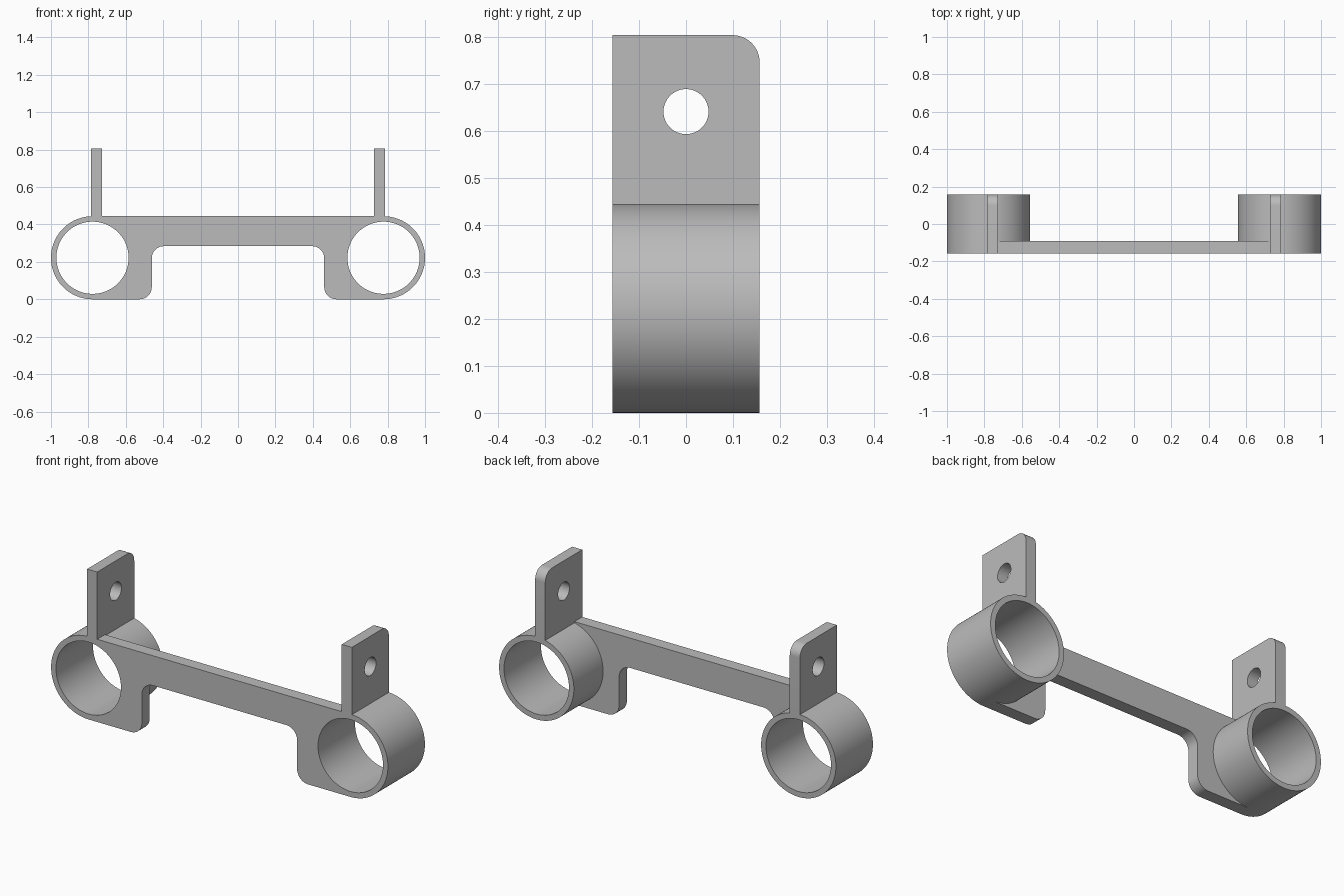
import bpy, bmesh
from math import sin, cos, radians
from mathutils import Vector

cube = bpy.data.objects.get("Cube")
if cube:
    bpy.data.objects.remove(cube, do_unlink=True)

grey = bpy.data.materials.new("light grey")
grey.use_nodes = True
colour = (0.5, 0.5, 0.5, 1)
grey.diffuse_color = colour
grey.node_tree.nodes["Principled BSDF"].inputs["Base Color"].default_value = colour

# Main dimensions
RING_X, RING_Z, OUTER, BORE = 0.778, 0.222, 0.222, 0.193
FRONT, BACK, PLATE_BACK = -0.157, 0.157, -0.091
TOP = RING_Z + OUTER
TAB_IN, TAB_OUT, TAB_TOP = 0.726, 0.786, 0.805
LEG_X, BEAM_Z, FILLET = 0.461, 0.284, 0.065


def arc(cu, cv, r, start, end, steps):
    """Points on an arc, angles in degrees, both ends included."""
    angles = [radians(start + (end - start) * i / steps) for i in range(steps + 1)]
    return [(cu + r * cos(a), cv + r * sin(a)) for a in angles]


def circle(cu, cv, r, steps):
    return arc(cu, cv, r, 0, 360, steps)[:-1]


def extrude_profile(name, loops, place, direction):
    """Fill an outline (with optional holes) and extrude it to a solid."""
    bm = bmesh.new()
    edges = []
    for loop in loops:
        verts = [bm.verts.new(place(u, v)) for u, v in loop]
        edges += [bm.edges.new((a, b)) for a, b in zip(verts, verts[1:] + verts[:1])]
    bmesh.ops.triangle_fill(bm, use_beauty=True, use_dissolve=False, edges=edges)
    moved = bmesh.ops.extrude_face_region(bm, geom=bm.faces[:], use_keep_orig=True)["geom"]
    bmesh.ops.translate(bm, vec=Vector(direction),
                        verts=[g for g in moved if isinstance(g, bmesh.types.BMVert)])
    bmesh.ops.recalc_face_normals(bm, faces=bm.faces[:])
    mesh = bpy.data.meshes.new(name)
    bm.to_mesh(mesh)
    bm.free()
    mesh.materials.append(grey)
    obj = bpy.data.objects.new(name, mesh)
    bpy.context.collection.objects.link(obj)
    bpy.ops.object.select_all(action="DESELECT")
    obj.select_set(True)
    bpy.context.view_layer.objects.active = obj
    bpy.ops.object.shade_smooth_by_angle(angle=radians(30))
    return obj


# Rings and upright tabs on both sides
for side, s in (("left", 1), ("right", -1)):
    extrude_profile(side + "_ring",
                    [circle(s * RING_X, RING_Z, OUTER, 96), circle(s * RING_X, RING_Z, BORE, 96)],
                    lambda u, v: (u, FRONT, v), (0, BACK - FRONT, 0))
    tab = [(FRONT, TOP - 0.02), (BACK, TOP - 0.02)]
    tab += arc(BACK - 0.058, TAB_TOP - 0.058, 0.058, 0, 90, 12)
    tab += [(FRONT, TAB_TOP)]
    extrude_profile(side + "_tab", [tab, circle(0, 0.642, 0.048, 48)],
                    lambda u, v: (s * TAB_IN, u, v), (s * (TAB_OUT - TAB_IN), 0, 0))

# Front plate: beam with a rounded leg beside each ring
half = arc(RING_X, RING_Z, OUTER, 90, 270, 48)
half += arc(LEG_X + FILLET, FILLET, FILLET, 270, 180, 10)
half += arc(LEG_X - FILLET, BEAM_Z - FILLET, FILLET, 0, 90, 10)
outline = half + [(-u, v) for u, v in reversed(half)]
extrude_profile("front_plate", [outline],
                lambda u, v: (u, FRONT, v), (0, PLATE_BACK - FRONT, 0))
